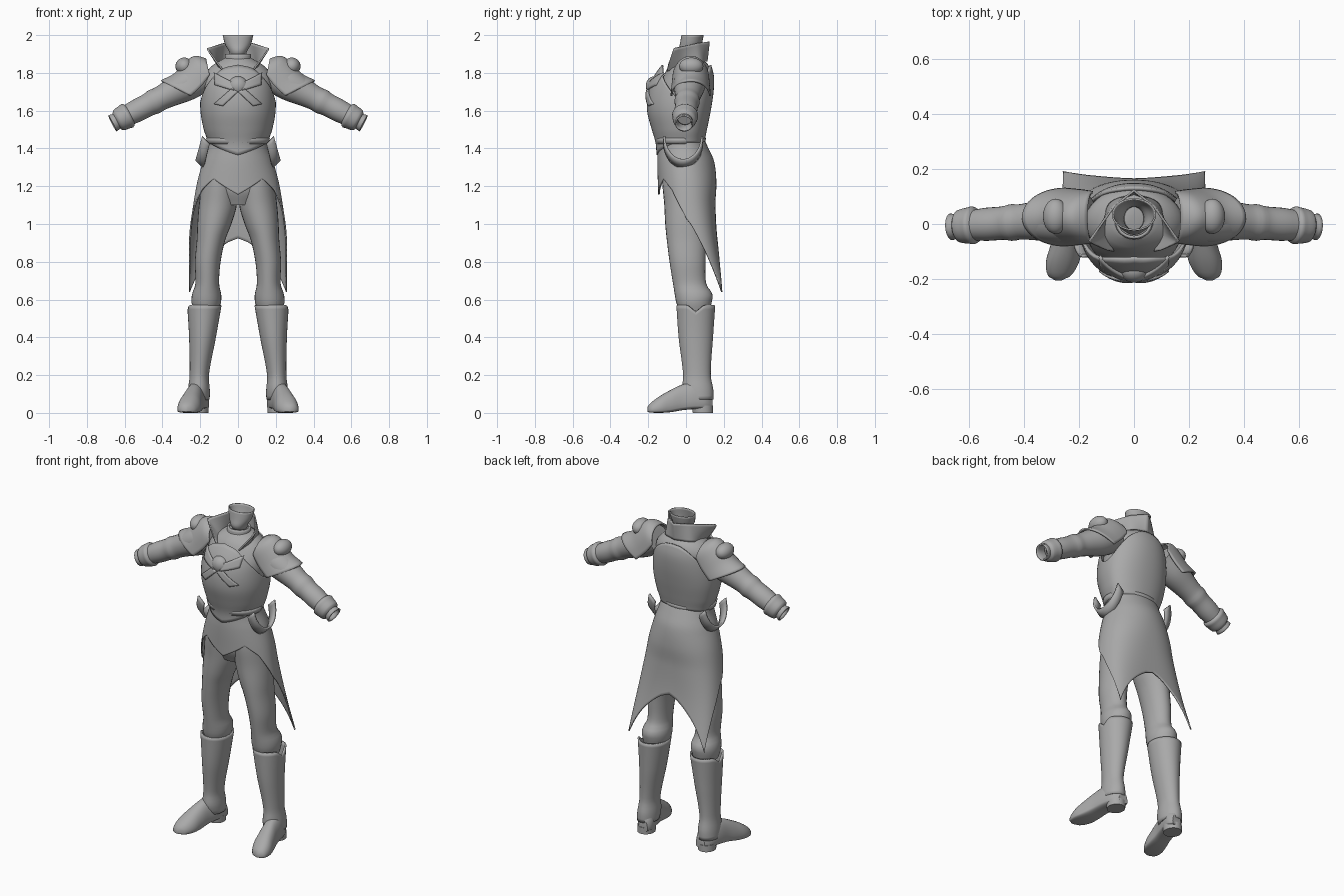
import bpy, math
from math import sin, cos, pi, radians
from mathutils import Vector

if "Cube" in bpy.data.objects:
    bpy.data.objects.remove(bpy.data.objects["Cube"])

grey = bpy.data.materials.new("grey")
grey.diffuse_color = (0.4, 0.4, 0.4, 1)
grey.use_nodes = True
grey.node_tree.nodes["Principled BSDF"].inputs["Base Color"].default_value = grey.diffuse_color


def lin(t, pts):
    """Linear lookup in rows of (key, values...)."""
    pts = sorted(pts)
    t = min(max(t, pts[0][0]), pts[-1][0])
    for a, b in zip(pts, pts[1:]):
        if t <= b[0]:
            k = (t - a[0]) / (b[0] - a[0])
            return [p + (q - p) * k for p, q in zip(a[1:], b[1:])]


def smooth(t, pts):
    """Smooth lookup: Hermite curve through the rows."""
    pts = sorted(pts)
    t = min(max(t, pts[0][0]), pts[-1][0])
    n = len(pts)
    i = next(i for i in range(n - 1) if t <= pts[i + 1][0])
    a, b = pts[i], pts[i + 1]
    h = b[0] - a[0]
    k = (t - a[0]) / h

    def slope(j, c):
        p, q = pts[max(j - 1, 0)], pts[min(j + 1, n - 1)]
        return (q[c] - p[c]) / (q[0] - p[0]) * h
    return [(2*k**3 - 3*k**2 + 1) * a[c] + (k**3 - 2*k**2 + k) * slope(i, c)
            + (3*k**2 - 2*k**3) * b[c] + (k**3 - k**2) * slope(i + 1, c)
            for c in range(1, len(a))]


def finish(ob, mirror=False, thick=0, angle=40):
    ob.data.materials.append(grey)
    bpy.context.view_layer.objects.active = ob
    ob.select_set(True)
    if mirror:
        m = ob.modifiers.new("mirror", 'MIRROR')
        m.use_clip = True
    if thick:
        s = ob.modifiers.new("thickness", 'SOLIDIFY')
        s.thickness, s.offset = thick, 0
    bpy.ops.object.shade_smooth_by_angle(angle=radians(angle))
    ob.select_set(False)


def surf(name, f, nu, nv, closed=True, caps=False, **kw):
    """Grid surface from f(u, v), closed around u when asked."""
    cols = nu if closed else nu + 1
    verts = [f(i / nu, j / nv) for j in range(nv + 1) for i in range(cols)]
    faces = [(j*cols + i, j*cols + (i+1) % cols, (j+1)*cols + (i+1) % cols, (j+1)*cols + i)
             for j in range(nv) for i in range(nu)]
    if caps:
        faces += [tuple(range(cols))[::-1], tuple(range(nv*cols, (nv+1)*cols))]
    me = bpy.data.meshes.new(name)
    me.from_pydata([tuple(v) for v in verts], [], faces)
    ob = bpy.data.objects.new(name, me)
    bpy.context.collection.objects.link(ob)
    finish(ob, **kw)
    return ob


def loft(name, rows, nu=28, nv=24, look=smooth, top=None, **kw):
    """Upright tube from rows of (z, cx, cy, rx, ry); top(u) trims the upper rim."""
    z0, z1 = min(rows)[0], max(rows)[0]

    def f(u, v):
        z = z0 + ((top(u) if top else z1) - z0) * v
        cx, cy, rx, ry = look(z, rows)
        return cx + rx * cos(2*pi*u), cy + ry * sin(2*pi*u), z
    return surf(name, f, nu, nv, **kw)


def ball(name, loc, scale, mirror=False):
    bpy.ops.mesh.primitive_uv_sphere_add(segments=28, ring_count=16, location=loc)
    ob = bpy.context.object
    ob.name, ob.scale = name, scale
    bpy.ops.object.transform_apply(location=True, scale=True)
    finish(ob, mirror)


def sgnpow(a, p):
    return math.copysign(abs(a) ** p, a)


def section(th, hw, front, back, p=1.0):
    """Point round the body, angle 0 at the front."""
    c = cos(th)
    return hw * sgnpow(sin(th), p), -(front if c > 0 else back) * sgnpow(c, p)


# --- Torso: shirt, armour shell, belt ---
loft("shirt", [(1.42, 0, -.03, .135, .11), (1.6, 0, -.03, .165, .145), (1.72, 0, -.01, .18, .14),
               (1.79, 0, .01, .175, .125), (1.84, 0, .015, .135, .105), (1.87, 0, .015, .085, .075),
               (1.885, 0, .015, .06, .06)], nu=36, caps=True)

BODY = [(1.36, .148, .15, .095), (1.43, .152, .155, .092), (1.5, .175, .175, .105), (1.6, .193, .2, .125),
        (1.7, .19, .195, .14), (1.78, .175, .165, .142), (1.85, .15, .115, .125)]
HEM = [(0, 1.365), (75, 1.435), (180, 1.43)]
NECK = [(0, 1.84), (30, 1.815), (60, 1.73), (85, 1.65), (105, 1.67), (135, 1.78), (160, 1.83), (180, 1.84)]


def armour(u, v):
    th = 2 * pi * u
    d = math.degrees(min(th, 2*pi - th))
    z0, z1 = lin(d, HEM)[0], smooth(d, NECK)[0]
    z = z0 + (z1 - z0) * v
    x, y = section(th, *smooth(z, BODY), .93)
    return x, y, z


surf("chest_armour", armour, 64, 24, thick=.012)
loft("belt", [(1.425, 0, -.03, .156, .124), (1.455, 0, -.03, .163, .13)], nu=40, nv=2, thick=.012)

# --- Chest straps, ribbon tails and jewel ---


def strap(name, a0, a1, b0, b1):
    """Plate lying on the armour between edges a and b, given as (x, z)."""
    def f(u, v):
        x, z = [(p + (q - p)*u)*(1 - v) + (r + (s - r)*u)*v for p, q, r, s in zip(a0, a1, b0, b1)]
        hw, fr, _ = smooth(z, BODY)
        return x, -fr * (max(0, 1 - (x/hw)**2)) ** .48 - .012, z
    surf(name, f, 10, 4, closed=False, mirror=True, thick=.012)


strap("chest_strap", (.02, 1.745), (.125, 1.8), (.02, 1.705), (.12, 1.735))
strap("ribbon_tail", (.035, 1.715), (.125, 1.635), (.0, 1.70), (.08, 1.625))
ball("chest_jewel", (0, -.168, 1.73), (.054, .045, .052))

# --- Coat skirt with front point and two back tails ---
COAT = [(1.46, .15, .14, .085), (1.4, .158, .145, .115), (1.33, .182, .148, .145), (1.22, .212, .145, .157),
        (1.1, .233, .14, .152), (.9, .262, .12, .165), (.64, .285, .1, .21)]
COAT_HEM = [(0, 1.155), (38, 1.24), (60, 1.18), (90, 1.03), (115, .83), (135, .64), (157, .79), (180, .925)]


def coat(u, v):
    th = 2 * pi * u
    z = 1.45 + (lin(math.degrees(min(th, 2*pi - th)), COAT_HEM)[0] - 1.45) * v
    p = 1 if cos(th) > 0 else 1 - .7 * max(0, (1.3 - z) / .66)
    x, y = section(th, *smooth(z, COAT), p)
    return x, y, z


surf("coat_skirt", coat, 96, 30, thick=.008)

# --- Hanging hip loops ---


def hip_loop(u, v):
    s = sin(pi * u)
    return .15 + .032*s + .04*v, -.015 - .1*cos(pi*u), 1.425 - .125*s + .04*v


surf("hip_loop", hip_loop, 20, 2, closed=False, mirror=True, thick=.012)

# --- Trousers ---
loft("hips", [(1.1, 0, 0, .11, .085), (1.18, 0, 0, .18, .12), (1.3, 0, .003, .17, .13),
              (1.46, 0, -.02, .14, .105)], caps=True)
loft("trouser_leg", [(.54, .17, .045, .065, .08), (.585, .168, .042, .078, .094), (.63, .166, .04, .077, .1),
                     (.68, .163, .02, .063, .088), (.8, .16, .008, .068, .095), (.92, .142, .003, .076, .105),
                     (1.0, .125, .002, .09, .112), (1.1, .107, .005, .1, .12), (1.25, .095, .005, .09, .13),
                     (1.38, .08, 0, .06, .1)], nv=40, caps=True, mirror=True)

# --- Boots: shaft with a pointed rim, foot, heel ---
loft("boot_shaft", [(.07, .208, .07, .053, .07), (.12, .207, .062, .053, .078), (.2, .205, .058, .046, .068),
                    (.4, .188, .052, .066, .086), (.57, .178, .052, .086, .098)],
     top=lambda u: .57 - .035 * max(0, 1 - min(u, 1 - u) / .07), nu=48, mirror=True, thick=.01)

FOOT = [(-.205, .012, .006, .03), (-.19, .04, .002, .05), (-.14, .06, 0, .088), (-.08, .058, .004, .122),
        (-.02, .053, .014, .15), (.05, .055, .02, .165), (.11, .05, .02, .14), (.14, .03, .02, .09)]


def foot(u, v):
    y = .14 - .345 * v
    w, lo, hi = smooth(y, FOOT)
    a = 2 * pi * u
    s = sin(a)
    z = lo + (hi - lo) * (.3 + .7 * s ** 1.1 if s > 0 else .3 - .3 * abs(s) ** .3)
    return .205 + (.1 - y) * .23 + w * sgnpow(cos(a), .85), y, z


surf("boot_foot", foot, 32, 24, caps=True, mirror=True)
loft("boot_heel", [(0, .207, .09, .05, .054), (.04, .206, .088, .052, .056)], nv=1, caps=True, mirror=True)

# --- Arms: sleeve, cuff, open wrist ---
A, B = Vector((.17, .025, 1.79)), Vector((.66, -.01, 1.535))
AX = (B - A).normalized()
SIDE = AX.cross(Vector((0, 0, 1))).normalized()
UP = SIDE.cross(AX)


def arm_tube(name, rows, nv, **kw):
    t0, t1 = rows[0][0], rows[-1][0]

    def f(u, v):
        t = t0 + (t1 - t0) * v
        r = smooth(t, rows)[0]
        return A + (B - A) * t + (SIDE * cos(2*pi*u) + UP * sin(2*pi*u)) * r
    surf(name, f, 28, nv, mirror=True, **kw)


arm_tube("sleeve", [(0, .08), (.2, .085), (.4, .07), (.5, .064), (.56, .067), (.62, .061), (.75, .06), (.86, .054)],
         30, caps=True)
arm_tube("cuff", [(.82, .054), (.84, .068), (.88, .066), (.95, .058), (.965, .045)], 10)
arm_tube("wrist", [(.9, .042), (.97, .04), (1.01, .045)], 6, thick=.008)

# --- Shoulder guards with domed studs ---
RIDGE = [(0, .17, 1.872), (.25, .23, 1.885), (.45, .28, 1.85), (.7, .335, 1.793), (1, .405, 1.757)]
LOWER = [(0, .15, 1.79), (.5, .19, 1.735), (1, .25, 1.678)]


def guard(u, v):
    a = (u * 2 - 1) * pi / 2
    k = 1 - cos(a)
    (x0, z0), (x1, z1) = smooth(v, RIDGE), smooth(v, LOWER)
    return x0 + (x1 - x0)*k, .025 + (.09 + .012*v) * sin(a), z0 + (z1 - z0)*k


surf("shoulder_guard", guard, 28, 16, closed=False, mirror=True, thick=.01)
ball("shoulder_stud", (.285, .028, 1.835), (.046, .064, .046), mirror=True)

# --- Standing collar, neck band and open jaw piece ---
BASE = [(0, 0, .11, 1.86), (.35, .09, .07, 1.855), (.7, .1, -.03, 1.83), (1, .075, -.1, 1.81)]
RIM = [(0, 0, .122, 1.965), (.35, .075, .06, 1.957), (.72, .165, -.065, 1.93), (1, .1, -.095, 1.84)]


def collar(u, v):
    return Vector(lin(u, RIM)) * v + Vector(smooth(u, BASE)) * (1 - v)


surf("collar", collar, 24, 8, closed=False, mirror=True, thick=.008)
loft("neck_band", [(1.84, 0, .01, .07, .065), (1.9, 0, .01, .062, .058)], nv=4, thick=.01)
loft("jaw", [(1.89, 0, .02, .038, .045), (1.915, 0, .015, .045, .052), (1.95, 0, .025, .065, .055),
             (2.0, 0, .035, .078, .056)], nv=10, thick=.006)
